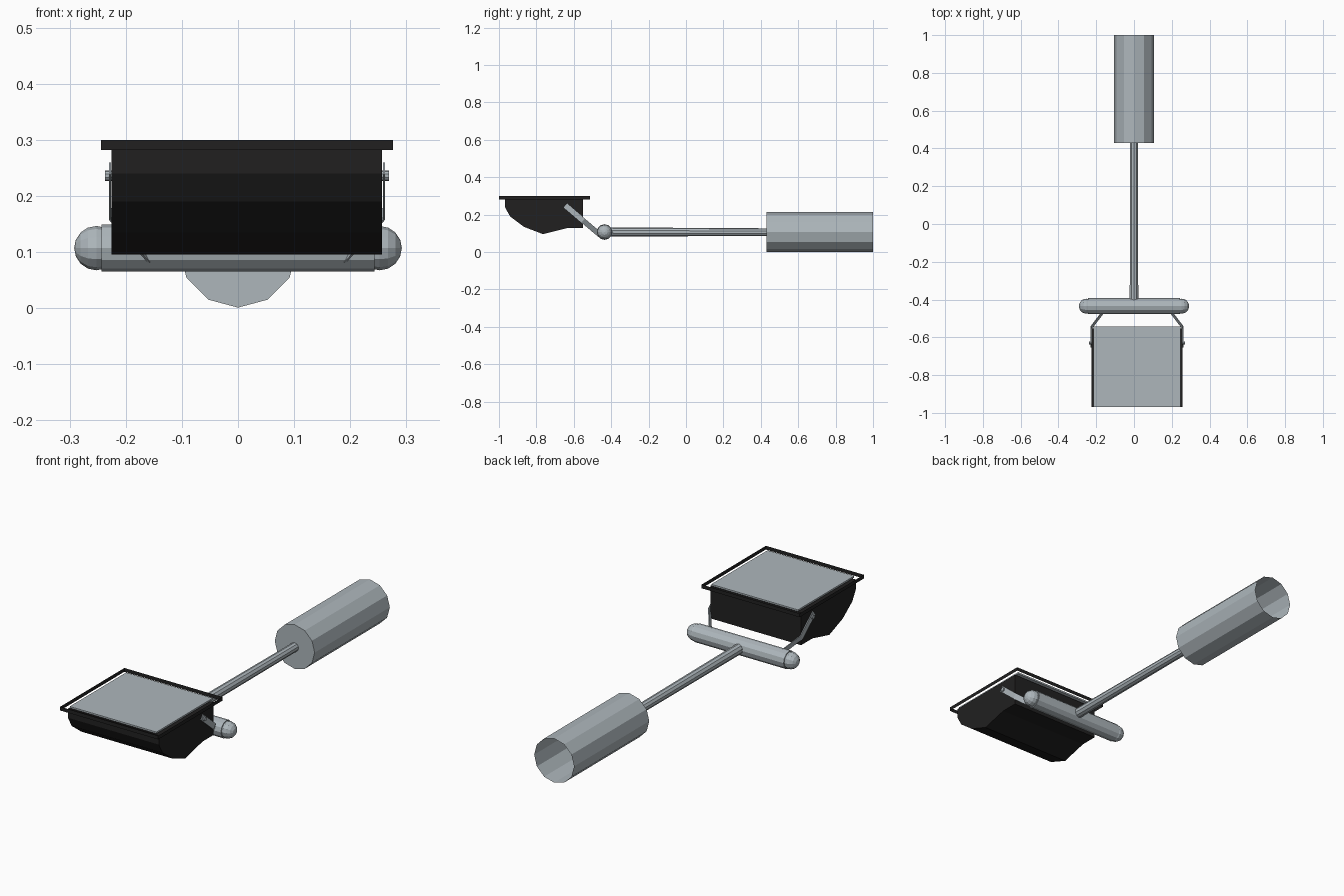
import bpy, bmesh, math
from mathutils import Vector, Matrix

if "Cube" in bpy.data.objects:
    bpy.data.objects.remove(bpy.data.objects["Cube"])


def material(name, rgb):
    m = bpy.data.materials.new(name)
    m.diffuse_color = (*rgb, 1)
    m.use_nodes = True
    m.node_tree.nodes["Principled BSDF"].inputs["Base Color"].default_value = m.diffuse_color
    return m


GREY = material("pale steel grey", (0.42, 0.47, 0.50))
BLACK = material("soft black", (0.015, 0.0145, 0.0145))
HEAD_X = 0.016  # the lamp head sits slightly off centre


def finish(name, bm, mat):
    bmesh.ops.recalc_face_normals(bm, faces=bm.faces)
    me = bpy.data.meshes.new(name)
    bm.to_mesh(me)
    bm.free()
    me.materials.append(mat)
    ob = bpy.data.objects.new(name, me)
    bpy.context.collection.objects.link(ob)
    return ob


def rod(name, a, b, r1, r2, sides, mat=GREY, open_end=False):
    """Cylinder or cone from a to b; open_end removes the cap at b."""
    a, b = Vector(a), Vector(b)
    d = b - a
    bm = bmesh.new()
    bmesh.ops.create_cone(bm, cap_ends=True, segments=sides,
                          radius1=r1, radius2=r2, depth=d.length)
    if open_end:
        caps = [f for f in bm.faces if f.normal.z > 0.9]
        bmesh.ops.delete(bm, geom=caps, context='FACES_ONLY')
    rot = d.to_track_quat('Z', 'Y').to_matrix().to_4x4()
    bm.transform(Matrix.Translation((a + b) / 2) @ rot)
    return finish(name, bm, mat)


def extrude(name, points, vector, mat):
    """Prism from a flat outline."""
    bm = bmesh.new()
    face = bm.faces.new([bm.verts.new(p) for p in points])
    new = bmesh.ops.extrude_face_region(bm, geom=[face])["geom"]
    bmesh.ops.translate(bm, vec=vector,
                        verts=[v for v in new if isinstance(v, bmesh.types.BMVert)])
    return finish(name, bm, mat)


# handle, open at the back, and the neck tube
rod("handle", (0, 0.43, 0.107), (0, 1.0, 0.107), 0.106, 0.106, 12, open_end=True)
rod("neck_tube", (0, -0.42, 0.108), (0, 0.435, 0.106), 0.024, 0.021, 10)

# cross bar with rounded ends
rod("cross_bar", (-0.243, -0.435, 0.107), (0.243, -0.435, 0.107), 0.042, 0.042, 12)
for side, label in ((-1, "left"), (1, "right")):
    bm = bmesh.new()
    bmesh.ops.create_uvsphere(bm, u_segments=12, v_segments=8, radius=0.0395)
    bm.transform(Matrix.Translation((side * 0.2525, -0.435, 0.107))
                 @ Matrix.Rotation(math.pi / 2, 4, 'Y'))
    finish(label + "_bar_end", bm, GREY)

# lamp head body: side profile extruded along x
profile = [(-0.968, 0.284), (-0.968, 0.24), (-0.94, 0.19), (-0.867, 0.135),
           (-0.765, 0.096), (-0.637, 0.128), (-0.552, 0.128), (-0.552, 0.284)]
extrude("lamp_body", [(HEAD_X - 0.241, y, z) for y, z in profile], (0.482, 0, 0), BLACK)

# rim around the lamp window
bm = bmesh.new()
outer = bm.faces.new([bm.verts.new(p) for p in (
    (HEAD_X - 0.26, -1.0, 0.3), (HEAD_X + 0.26, -1.0, 0.3),
    (HEAD_X + 0.26, -0.513, 0.3), (HEAD_X - 0.26, -0.513, 0.3))])
bmesh.ops.inset_individual(bm, faces=[outer], thickness=0.03)
bmesh.ops.delete(bm, geom=[outer], context='FACES_ONLY')
new = bmesh.ops.extrude_face_region(bm, geom=bm.faces[:], use_keep_orig=True)["geom"]
bmesh.ops.translate(bm, vec=(0, 0, -0.018),
                    verts=[v for v in new if isinstance(v, bmesh.types.BMVert)])
finish("lamp_rim", bm, BLACK)

# window pane, almost flush with the rim
extrude("window_pane", [(HEAD_X + sx * 0.23, y, 0.29) for sx, y in
        ((-1, -0.97), (1, -0.97), (1, -0.543), (-1, -0.543))], (0, 0, 0.008), GREY)

# bent strap arms and pivot pins on both sides of the head
across = Vector((0, 0.65, 0.76)) * 0.014
path = [(0.244, -0.645, 0.249), (0.244, -0.55, 0.168), (0.175, -0.46, 0.092)]
for side, label in ((-1, "left"), (1, "right")):
    bm = bmesh.new()
    rings = []
    for x, y, z in path:
        ring = []
        for w, t in ((-1, -0.002), (1, -0.002), (1, 0.002), (-1, 0.002)):
            p = Vector((HEAD_X + side * (x + t), y, z)) + across * w
            ring.append(bm.verts.new(p))
        rings.append(ring)
    for r0, r1 in zip(rings, rings[1:]):
        for i in range(4):
            j = (i + 1) % 4
            bm.faces.new((r0[i], r0[j], r1[j], r1[i]))
    bm.faces.new(rings[0])
    bm.faces.new(rings[-1])
    finish(label + "_arm", bm, GREY)
    rod(label + "_pivot_pin", (HEAD_X + side * 0.235, -0.63, 0.236),
        (HEAD_X + side * 0.253, -0.63, 0.236), 0.0095, 0.0095, 10)
